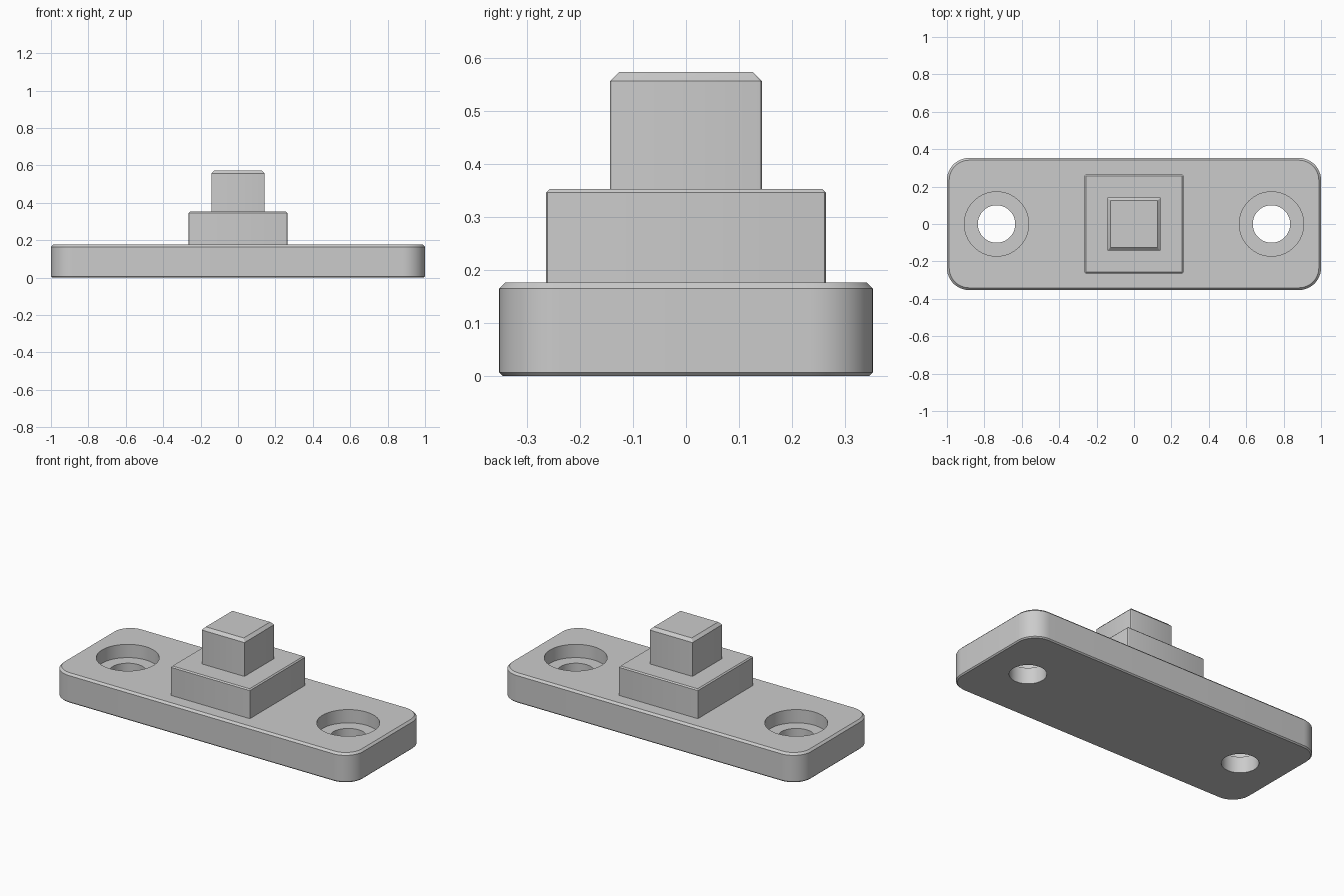
import bpy, bmesh
from math import cos, sin, pi

old = bpy.data.objects.get("Cube")
if old:
    bpy.data.objects.remove(old, do_unlink=True)

grey = bpy.data.materials.new("plain grey")
grey.use_nodes = True
GREY = (0.6, 0.6, 0.6, 1)
grey.diffuse_color = GREY
grey.node_tree.nodes["Principled BSDF"].inputs["Base Color"].default_value = GREY


def loft(name, half_x, half_y, radius, levels, steps=12, centre_x=0):
    """Rounded rectangle lofted through (height, inset) levels."""
    bm = bmesh.new()
    rings = []
    for z, inset in levels:
        r = max(radius - inset, 0.001)
        cx, cy = half_x - inset - r, half_y - inset - r
        ring = []
        for quarter, (sx, sy) in enumerate([(1, 1), (-1, 1), (-1, -1), (1, -1)]):
            for i in range(steps + 1):
                a = (quarter + i / steps) * pi / 2
                ring.append(bm.verts.new((centre_x + sx * cx + r * cos(a),
                                          sy * cy + r * sin(a), z)))
        rings.append(ring)
    n = len(rings[0])
    for low, high in zip(rings, rings[1:]):
        for i in range(n):
            j = (i + 1) % n
            bm.faces.new((low[i], low[j], high[j], high[i]))
    bm.faces.new(rings[0][::-1])
    bm.faces.new(rings[-1])
    bmesh.ops.remove_doubles(bm, verts=bm.verts, dist=0.00001)
    bmesh.ops.recalc_face_normals(bm, faces=bm.faces)
    mesh = bpy.data.meshes.new(name)
    bm.to_mesh(mesh)
    bm.free()
    mesh.materials.append(grey)
    obj = bpy.data.objects.new(name, mesh)
    bpy.context.collection.objects.link(obj)
    return obj


def activate(obj):
    bpy.ops.object.select_all(action='DESELECT')
    obj.select_set(True)
    bpy.context.view_layer.objects.active = obj


# Base plate with rounded corners and chamfered rims
base = loft("base_plate", 1, 0.353, 0.118,
            [(0, 0.007), (0.007, 0), (0.165, 0), (0.177, 0.012)])

# Counterbored screw holes, one at each end
bore, hole, floor = 0.172, 0.1, 0.097
step = bore - hole
for side in (-1, 1):
    cutter = loft("hole_cutter", bore, bore, bore,
                  [(-0.1, step), (floor, step), (floor, 0), (0.3, 0)],
                  steps=16, centre_x=side * 0.735)
    cutter.hide_render = True
    cut = base.modifiers.new("screw_hole", 'BOOLEAN')
    cut.operation = 'DIFFERENCE'
    cut.solver = 'EXACT'
    cut.object = cutter
    activate(base)
    bpy.ops.object.modifier_apply(modifier=cut.name)
    bpy.data.objects.remove(cutter, do_unlink=True)

# Square pedestal and square peg stacked on the plate
pedestal = loft("pedestal", 0.264, 0.264, 0.006,
                [(0.17, 0), (0.346, 0), (0.353, 0.007)], steps=3)
peg = loft("peg", 0.143, 0.143, 0.006,
           [(0.345, 0), (0.557, 0), (0.574, 0.017)], steps=3)

for part in (base, pedestal, peg):
    activate(part)
    bpy.ops.object.shade_smooth_by_angle(angle=pi / 6)
